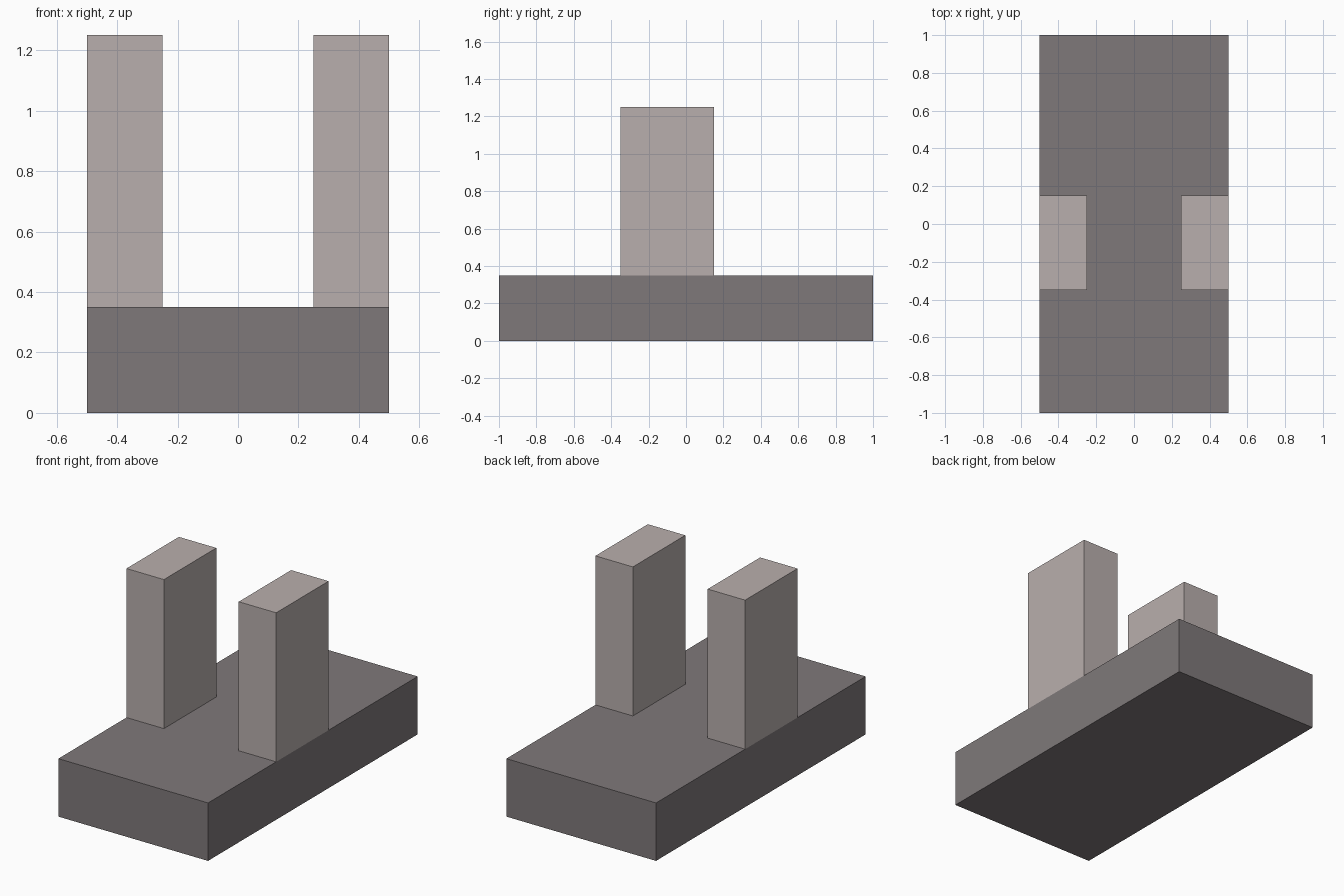
import bpy

cube = bpy.data.objects.get("Cube")
if cube:
    bpy.data.objects.remove(cube, do_unlink=True)


def make_material(name, colour):
    mat = bpy.data.materials.new(name)
    mat.use_nodes = True
    mat.diffuse_color = colour
    mat.node_tree.nodes["Principled BSDF"].inputs["Base Color"].default_value = colour
    return mat


def add_box(name, low, high, mat):
    """Add a box spanning two opposite corners."""
    centre = [(a + b) / 2 for a, b in zip(low, high)]
    bpy.ops.mesh.primitive_cube_add(size=1, location=centre)
    box = bpy.context.object
    box.name = name
    box.scale = [b - a for a, b in zip(low, high)]
    bpy.ops.object.transform_apply(location=False, rotation=False, scale=True)
    box.data.materials.append(mat)
    return box


dark_grey = make_material("dark warm grey", (0.212, 0.191, 0.195, 1))
light_grey = make_material("light warm grey", (0.485, 0.429, 0.418, 1))

# Base slab
add_box("base_slab", (-0.5, -1, 0), (0.5, 1, 0.35), dark_grey)

# Pair of upright pillars, flush with the sides of the slab
for name, x in (("right_pillar", -0.5), ("left_pillar", 0.25)):
    add_box(name, (x, -0.35, 0.35), (x + 0.25, 0.15, 1.25), light_grey)
